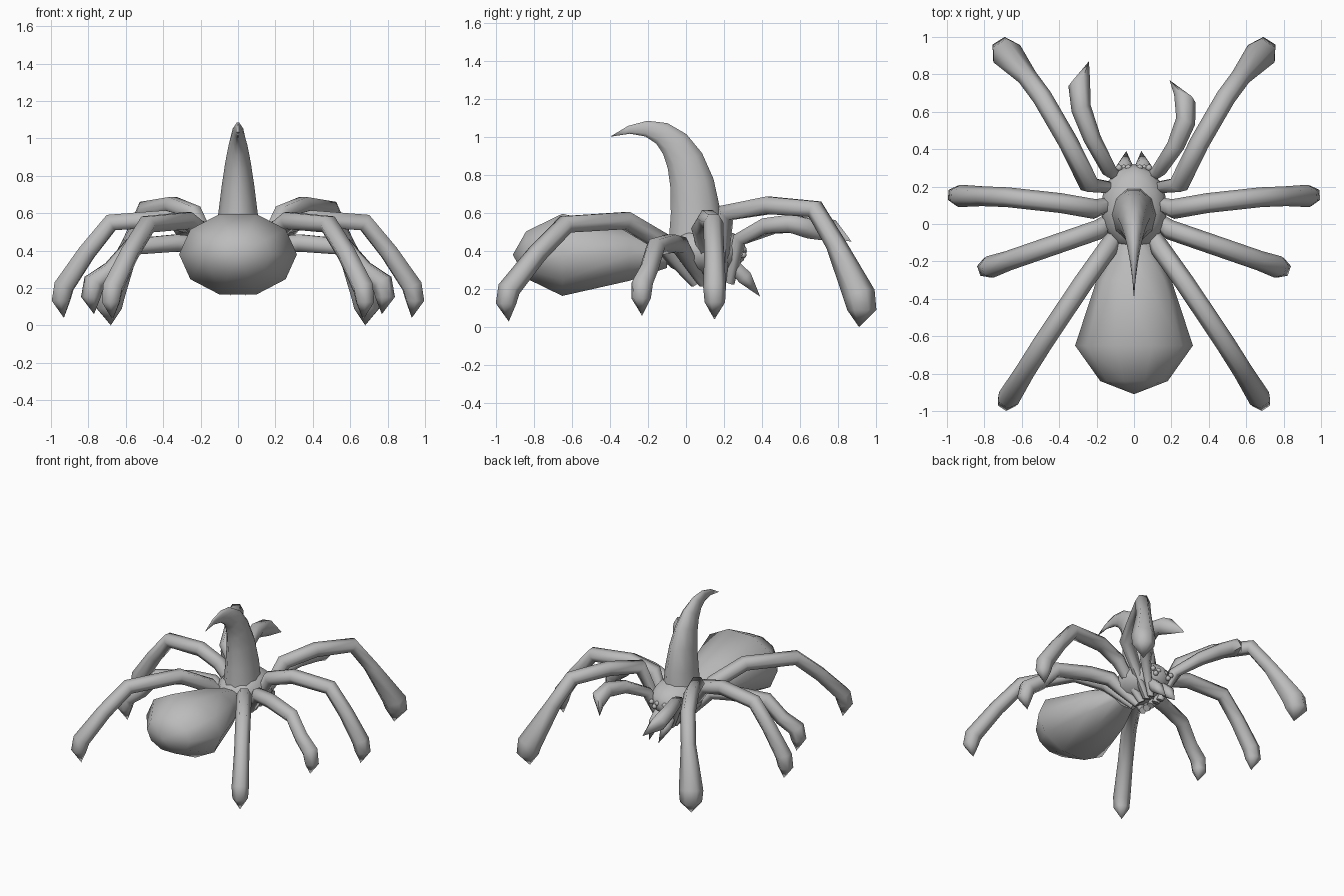
import bpy, bmesh, math
from mathutils import Vector, Matrix
from mathutils.geometry import interpolate_bezier

cube = bpy.data.objects.get("Cube")
if cube:
    bpy.data.objects.remove(cube, do_unlink=True)

SHADE = 0.5
UNDERSIDE = 0.23
SIDES = {"left": 1, "right": -1}

grey = bpy.data.materials.new("plain_grey")
grey.use_nodes = True
grey.diffuse_color = (SHADE, SHADE, SHADE, 1)
shader = grey.node_tree.nodes["Principled BSDF"]
shader.inputs["Base Color"].default_value = grey.diffuse_color


def finish(name, bm):
    """Turn a bmesh into a smooth shaded object that keeps hard corners."""
    bmesh.ops.recalc_face_normals(bm, faces=bm.faces)
    mesh = bpy.data.meshes.new(name)
    bm.to_mesh(mesh)
    bm.free()
    mesh.materials.append(grey)
    obj = bpy.data.objects.new(name, mesh)
    bpy.context.collection.objects.link(obj)
    bpy.ops.object.select_all(action='DESELECT')
    obj.select_set(True)
    bpy.context.view_layer.objects.active = obj
    bpy.ops.object.shade_smooth_by_angle(angle=math.radians(65))


def loft(name, points, widths, heights, side, segments=6):
    """Skin elliptical rings along a path; side is the width direction."""
    bm = bmesh.new()
    side = Vector(side).normalized()
    points = [Vector(p) for p in points]
    last = len(points) - 1
    rings = []
    for i, point in enumerate(points):
        ahead = (points[min(i + 1, last)] - point).normalized()
        behind = (point - points[max(i - 1, 0)]).normalized()
        up = side.cross(ahead + behind).normalized()
        ring = []
        for k in range(segments):
            angle = math.tau * k / segments
            offset = side * math.cos(angle) * widths[i] + up * math.sin(angle) * heights[i]
            ring.append(bm.verts.new(point + offset))
        rings.append(ring)
    for near, far in zip(rings, rings[1:]):
        for k in range(segments):
            n = (k + 1) % segments
            bm.faces.new((near[k], near[n], far[n], far[k]))
    bm.faces.new(rings[0])
    bm.faces.new(rings[-1])
    bmesh.ops.remove_doubles(bm, verts=bm.verts, dist=0.003)
    finish(name, bm)


def ball(name, centre, size):
    bm = bmesh.new()
    matrix = Matrix.Translation(centre) @ Matrix.Diagonal((*size, 1))
    bmesh.ops.create_uvsphere(bm, u_segments=12, v_segments=8, radius=1, matrix=matrix)
    finish(name, bm)


def mirrored(points, sign):
    return [Vector((p[0] * sign, p[1], p[2])) for p in points]


def limb(name, points, radii):
    """Mostly planar tube whose width lies level, across its own direction."""
    run = points[-2] - points[1]
    loft(name, points, radii, radii, (run.y, -run.x, 0))


def leg(name, hip, foot, knee_height, knee_at=0.65, bow=0, club=0.06):
    """Rise from the underside to the hip, arch to the knee, drop to the foot."""
    hip, foot = Vector(hip), Vector(foot)
    root = Vector((0.04, 0.1 + hip.y * 0.4, UNDERSIDE))
    heights = {0.25: knee_height + 0.02, knee_at: knee_height,
               knee_at + 0.18: knee_height * 0.71}
    middle = []
    for t, z in heights.items():
        point = hip.lerp(foot, t)
        middle.append(Vector((point.x, point.y + bow * math.sin(math.pi * t), z)))
    outward = (foot - hip).normalized()
    ankle = foot + Vector((0, 0, 0.17))
    heel = foot.lerp(ankle, 0.6) + outward * 0.02
    points = [root, hip, *middle, ankle, heel, foot]
    thick = 0.053
    radii = [thick / 2] + [thick] * 4 + [club, club * 0.9, 0.001]
    for word, sign in SIDES.items():
        limb(f"{word}_{name}", mirrored(points, sign), radii)


def feeler(name, sign, tip):
    """Curved arm that swells toward the end and closes in a point."""
    start = (0.13, 0.28, 0.46)
    curve = interpolate_bezier(start, (0.27, tip[1] * 0.6, 0.6),
                               (0.36, tip[1] * 0.85, 0.55), tip, 5)
    swell = [0.04 + 0.007 * i for i in range(4)]
    points = mirrored([(0.04, UNDERSIDE, UNDERSIDE), *curve], sign)
    limb(name, points, [0.025, *swell, 0.001])


# Bulbous abdomen: half width at each position along its length
profile = {-0.91: 0, -0.84: 0.18, -0.65: 0.315, -0.3: 0.2, -0.1: 0.1}
loft("abdomen", [(0, y, 0.38) for y in profile], list(profile.values()),
     [width * 0.72 for width in profile.values()], (1, 0, 0), 10)

# Rounded head section
ball("head_body", (0, 0.09, 0.4), (0.18, 0.23, 0.13))

# Tall horn hooking back over the abdomen
spine = interpolate_bezier((0, 0.05, 0.42), (0, 0.08, 0.95),
                           (0, -0.12, 1.14), (0, -0.4, 1), 9)
steps = [i / 8 for i in range(9)]
loft("horn", spine, [0.125 * (1 - t) ** 1.3 for t in steps],
     [0.15 * (1 - t ** 1.2) for t in steps], (1, 0, 0), 10)

# Four pairs of legs
leg("rear_leg", (0.14, -0.13, 0.45), (0.67, -0.93, 0.03), 0.54, bow=0.02)
leg("mid_rear_leg", (0.19, -0.03, 0.43), (0.77, -0.23, 0.06), 0.42)
leg("mid_front_leg", (0.21, 0.08, 0.52), (0.93, 0.15, 0.04), 0.55, bow=0.02)
leg("front_leg", (0.24, 0.21, 0.6), (0.68, 0.91, 0), 0.62,
    knee_at=0.57, bow=0.07, club=0.085)

# Feelers, the right one reaching further
feeler("left_feeler", SIDES["left"], (0.19, 0.77, 0.45))
feeler("right_feeler", SIDES["right"], (0.24, 0.87, 0.45))

# Fangs and clustered eyes
for word, sign in SIDES.items():
    fang = mirrored([(0.05, 0.24, 0.33), (0.05, 0.31, 0.26), (0.04, 0.39, 0.16)], sign)
    girth = [0.04, 0.045, 0.001]
    loft(f"{word}_fang", fang, girth, girth, (1, 0, 0))
    for i in range(3):
        centre = Vector((sign * (0.03 + 0.025 * i), 0.3, 0.41 - 0.03 * (i % 2)))
        ball(f"{word}_eye_{i + 1}", centre, [0.018] * 3)
